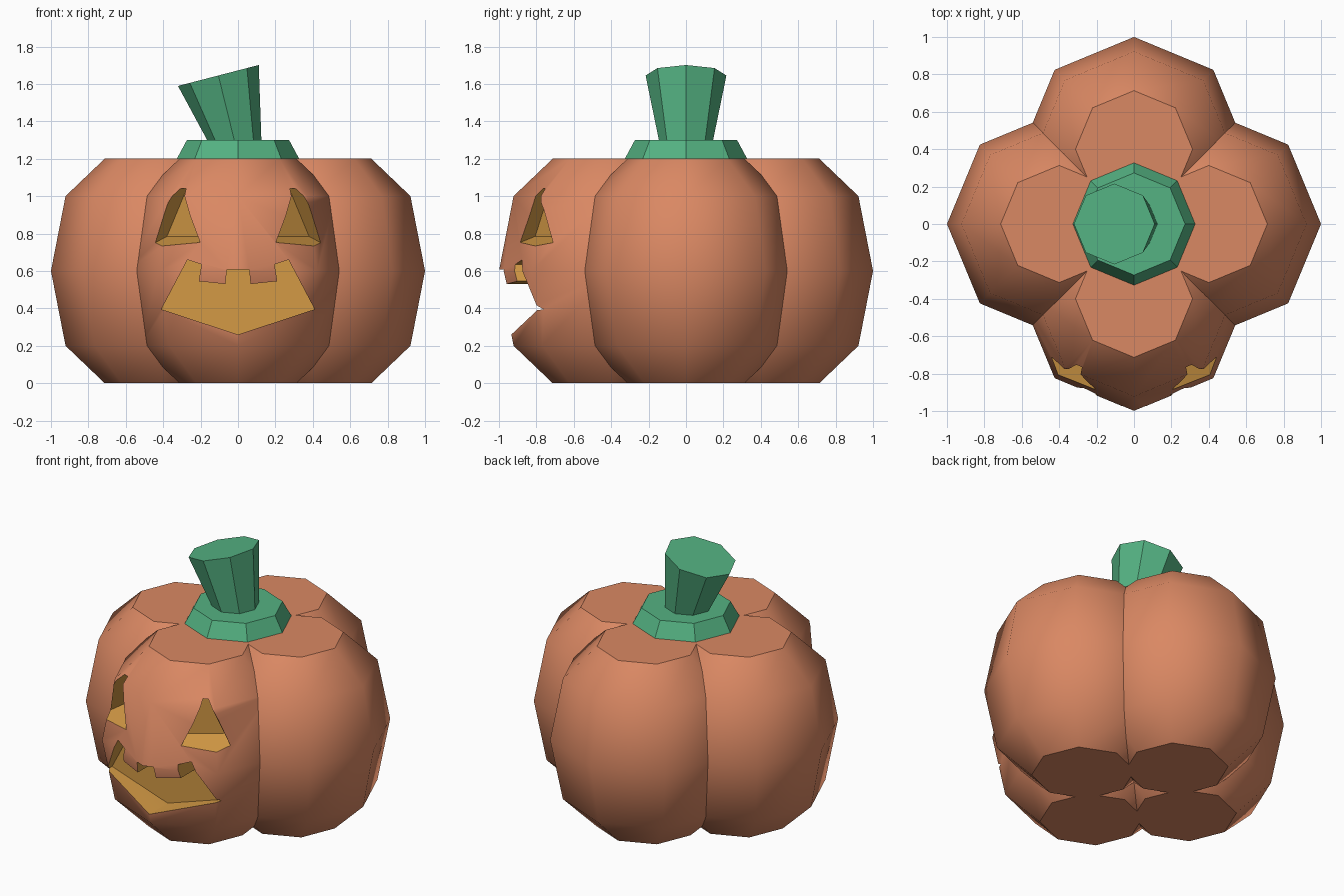
import bpy, bmesh
from math import sin, cos, pi, radians

default = bpy.data.objects.get("Cube")
if default:
    bpy.data.objects.remove(default, do_unlink=True)


def material(name, rgb):
    m = bpy.data.materials.new(name)
    m.use_nodes = True
    m.diffuse_color = (*rgb, 1)
    m.node_tree.nodes["Principled BSDF"].inputs["Base Color"].default_value = (*rgb, 1)
    return m


ORANGE = material("pumpkin orange", (0.70, 0.246, 0.125))
YELLOW = material("glowing yellow", (0.658, 0.323, 0.06))
GREEN = material("stem green", (0.089, 0.445, 0.223))


def loft(name, rings, mats, index=0):
    """Closed solid through rings that have equal point counts."""
    bm = bmesh.new()
    loops = [[bm.verts.new(p) for p in ring] for ring in rings]
    n = len(loops[0])
    for a, b in zip(loops, loops[1:]):
        for i in range(n):
            j = (i + 1) % n
            bm.faces.new((a[i], a[j], b[j], b[i]))
    bm.faces.new(loops[0][::-1])
    bm.faces.new(loops[-1])
    bmesh.ops.recalc_face_normals(bm, faces=bm.faces)
    for f in bm.faces:
        f.material_index = index
    mesh = bpy.data.meshes.new(name)
    bm.to_mesh(mesh)
    bm.free()
    for m in mats:
        mesh.materials.append(m)
    obj = bpy.data.objects.new(name, mesh)
    bpy.context.collection.objects.link(obj)
    return obj


def octagon(cx, cy, cz, r, tilt=0):
    angles = [i * pi / 4 for i in range(8)]
    return [(cx + r * cos(a), cy + r * sin(a), cz + tilt * cos(a)) for a in angles]


def select(obj):
    bpy.ops.object.select_all(action="DESELECT")
    obj.select_set(True)
    bpy.context.view_layer.objects.active = obj


# Four overlapping eight-sided lobes
PROFILE = [(0.313, 0), (0.522, 0.2), (0.6, 0.6), (0.522, 1.0), (0.313, 1.2)]
lobes = {}
for side, x, y in (("front", 0, -1), ("back", 0, 1), ("left", 1, 0), ("right", -1, 0)):
    rings = [octagon(0.4 * x, 0.4 * y, z, r) for r, z in PROFILE]
    lobes[side] = loft(side + "_lobe", rings, [ORANGE, YELLOW])

# Mouth cutter: mirrored half outline with teeth
half = [(0, 0.26), (0.41, 0.395), (0.27, 0.66), (0.195, 0.635),
        (0.21, 0.545), (0.067, 0.53), (0.06, 0.607)]
outline = half + [(-x, z) for x, z in half[:0:-1]]
cutters = [loft("mouth_cutter", [[(x, y, z) for x, z in outline] for y in (-0.74, -1.2)],
                [ORANGE, YELLOW], 1)]

# Eye cutters: slanted triangular recesses with a sloping floor
for side, s in (("left", 1), ("right", -1)):
    rings = []
    for depth, floor in ((0.73, 0.785), (0.93, 0.72)):
        shape = [(-0.37, floor), (-0.073, floor), (-0.205, 1.04), (-0.237, 1.04)]
        rings.append([(s * (0.8 * u + 0.6 * depth), 0.6 * u - 0.8 * depth, z)
                      for u, z in shape])
    cutters.append(loft(side + "_eye_cutter", rings, [ORANGE, YELLOW], 1))

# Carve the face into the front lobe
select(lobes["front"])
for c in cutters:
    mod = lobes["front"].modifiers.new("carve", "BOOLEAN")
    mod.operation = "DIFFERENCE"
    mod.solver = "EXACT"
    mod.object = c
    bpy.ops.object.modifier_apply(modifier=mod.name)
for c in cutters:
    bpy.data.objects.remove(c, do_unlink=True)

# Soft lobes with crisp caps and carved edges
for lobe in lobes.values():
    select(lobe)
    bpy.ops.object.shade_smooth_by_angle(angle=radians(45))

# Collar and leaning, flared stem
loft("stem_collar", [octagon(0, 0, 1.2, 0.327), octagon(0, 0, 1.3, 0.273)], [GREEN])
loft("stem", [octagon(-0.02, 0, 1.3, 0.145), octagon(-0.105, 0, 1.645, 0.216, 0.056)], [GREEN])
